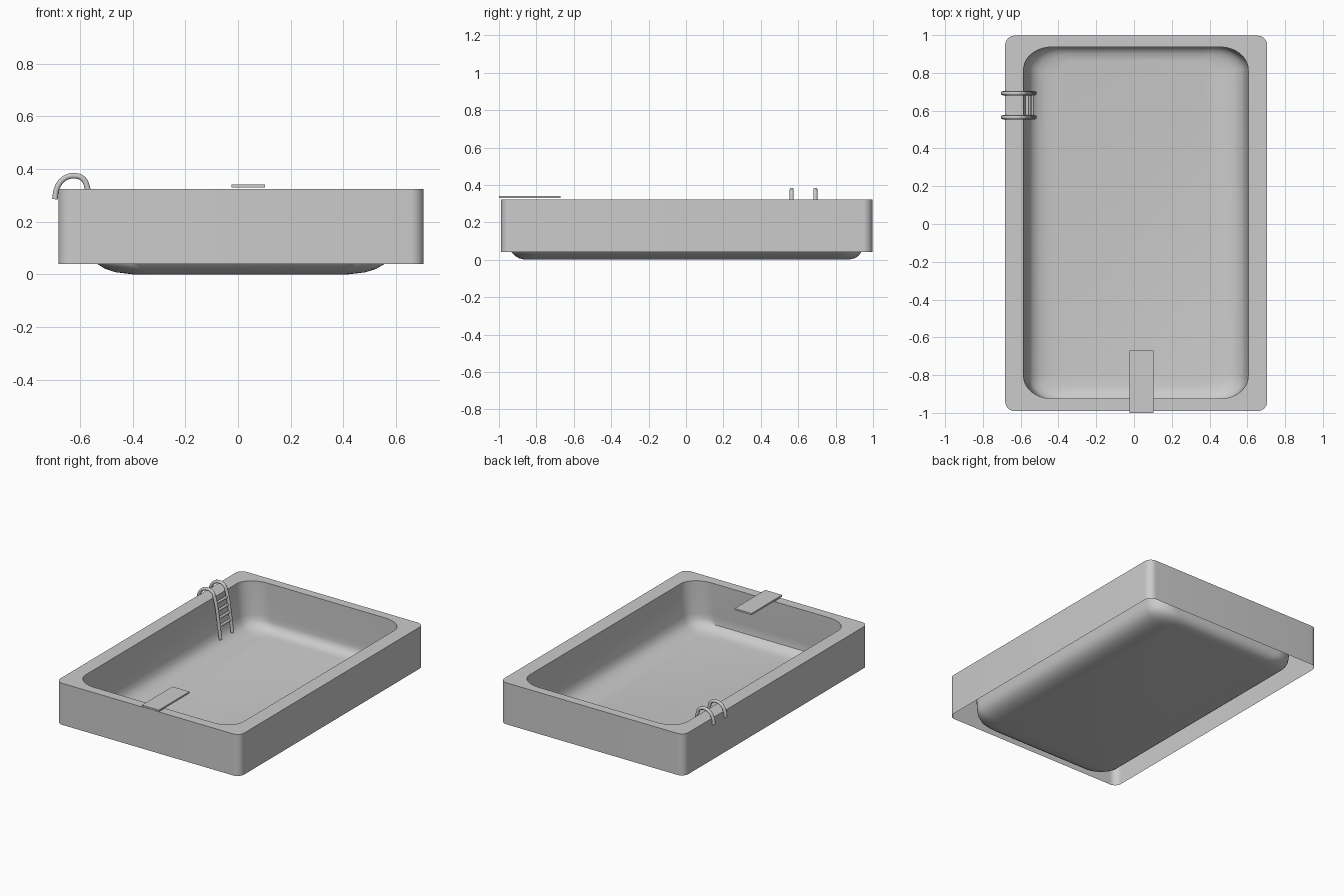
import bpy, bmesh
from math import sin, cos, pi, radians

if "Cube" in bpy.data.objects:
    bpy.data.objects.remove(bpy.data.objects["Cube"])


def rounded_rect(x0, x1, y0, y1, rx, ry, z, seg=10):
    """Counter-clockwise loop of points with elliptical corners."""
    pts = []
    corners = [(x1 - rx, y1 - ry), (x0 + rx, y1 - ry), (x0 + rx, y0 + ry), (x1 - rx, y0 + ry)]
    for k, (cx, cy) in enumerate(corners):
        for i in range(seg + 1):
            a = (k + i / seg) * pi / 2
            pts.append((cx + rx * cos(a), cy + ry * sin(a), z))
    return pts


# Pool shell: open skirt, flat rim and basin lofted as one sheet
rings = [
    # x0, x1, y0, y1, rx, ry, z
    (-0.682, 0.705, -0.99, 0.997, 0.05, 0.05, 0.04),
    (-0.682, 0.705, -0.99, 0.997, 0.05, 0.05, 0.323),
    (-0.585, 0.605, -0.925, 0.937, 0.15, 0.12, 0.323),
    (-0.563, 0.588, -0.933, 0.940, 0.15, 0.12, 0.10),
    (-0.553, 0.577, -0.936, 0.940, 0.15, 0.12, 0.065),
    (-0.535, 0.558, -0.933, 0.937, 0.15, 0.12, 0.04),
    (-0.505, 0.525, -0.915, 0.922, 0.14, 0.115, 0.021),
    (-0.465, 0.485, -0.893, 0.903, 0.12, 0.105, 0.008),
    (-0.40, 0.42, -0.86, 0.87, 0.09, 0.09, 0.0),
]
bm = bmesh.new()
loops = [[bm.verts.new(p) for p in rounded_rect(*r)] for r in rings]
for a, b in zip(loops, loops[1:]):
    n = len(a)
    for i in range(n):
        j = (i + 1) % n
        bm.faces.new((a[i], a[j], b[j], b[i]))
bm.faces.new(loops[-1])
mesh = bpy.data.meshes.new("pool_shell")
bm.to_mesh(mesh)
bm.free()
shell = bpy.data.objects.new("pool_shell", mesh)
bpy.context.collection.objects.link(shell)
bpy.context.view_layer.objects.active = shell
shell.select_set(True)
bpy.ops.object.shade_smooth_by_angle(angle=radians(35))

# Diving board
bpy.ops.mesh.primitive_cube_add(size=1, location=(0.039, -0.835, 0.335))
board = bpy.context.object
board.name = "diving_board"
board.scale = (0.128, 0.33, 0.012)

# Ladder rails: bent tubes hooked over the rim
path = [(-0.695, 0.285), (-0.688, 0.325), (-0.663, 0.361), (-0.625, 0.374),
        (-0.588, 0.362), (-0.571, 0.325), (-0.526, 0.055)]
for name, y in (("ladder_rail_front", 0.565), ("ladder_rail_back", 0.692)):
    cu = bpy.data.curves.new(name, 'CURVE')
    cu.dimensions = '3D'
    cu.bevel_depth = 0.011
    cu.bevel_resolution = 3
    cu.use_fill_caps = True
    sp = cu.splines.new('BEZIER')
    sp.bezier_points.add(len(path) - 1)
    for bp, (x, z) in zip(sp.bezier_points, path):
        bp.co = (x, y, z)
        bp.handle_left_type = bp.handle_right_type = 'AUTO'
    bpy.context.collection.objects.link(bpy.data.objects.new(name, cu))

# Ladder rungs
for i in range(4):
    z = 0.29 - 0.05 * i
    x = -0.571 + 0.045 * (0.325 - z) / 0.27
    bpy.ops.mesh.primitive_cylinder_add(vertices=16, radius=0.009, depth=0.127,
                                        location=(x, 0.6285, z), rotation=(pi / 2, 0, 0))
    bpy.context.object.name = f"ladder_rung_{i + 1}"
    bpy.ops.object.shade_smooth_by_angle(angle=radians(35))
